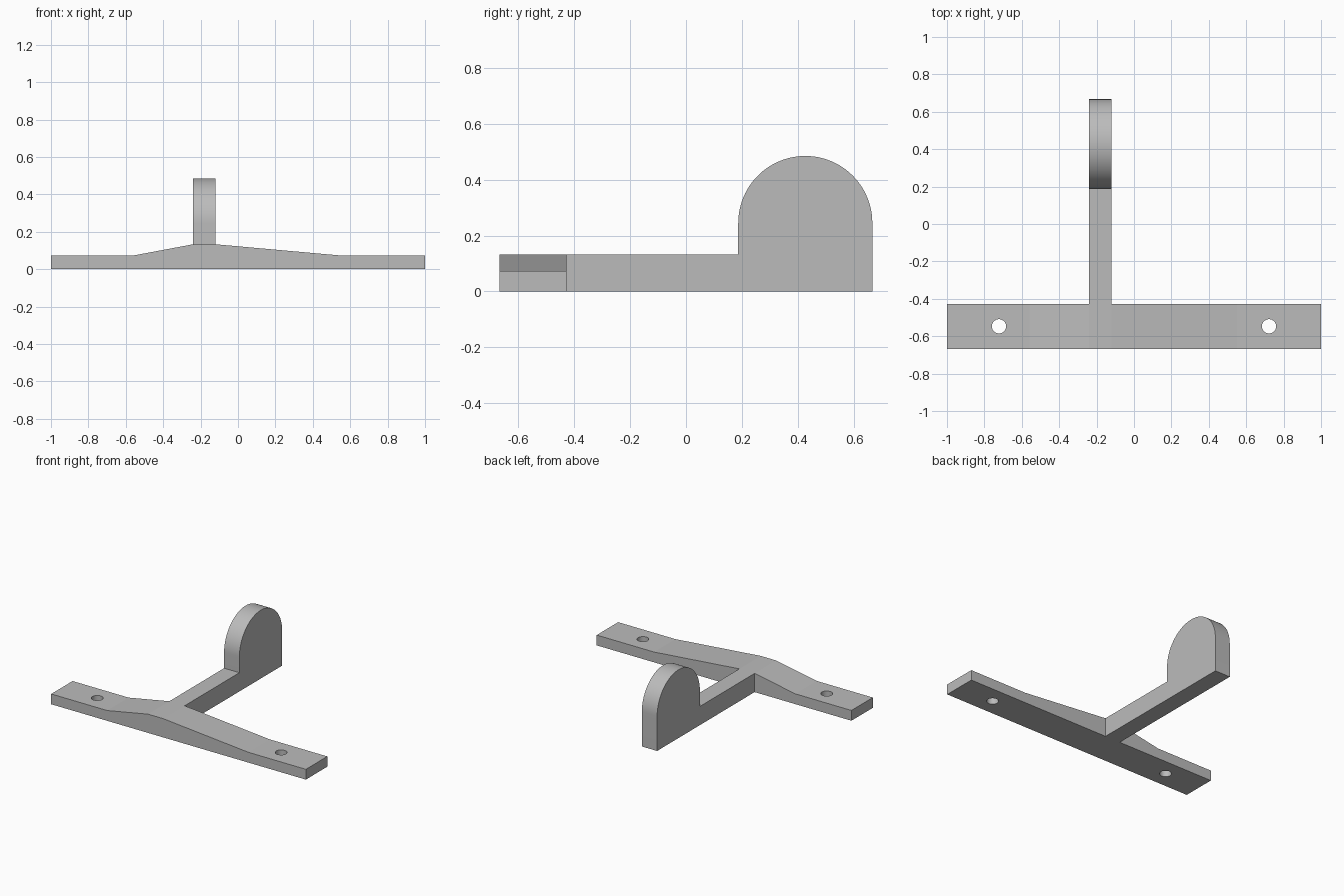
import bpy, bmesh, math
from mathutils import Vector

cube = bpy.data.objects.get("Cube")
if cube:
    bpy.data.objects.remove(cube, do_unlink=True)

grey = bpy.data.materials.new("plain_grey")
grey.use_nodes = True
COLOUR = (0.5, 0.5, 0.5, 1)
grey.diffuse_color = COLOUR
grey.node_tree.nodes["Principled BSDF"].inputs["Base Color"].default_value = COLOUR

FRONT, BAR_BACK, BACK = -0.667, -0.427, 0.667
ARM_L, ARM_R = -0.24, -0.12
ARM_H, BAR_H = 0.133, 0.073
TAB_R, TAB_Z = 0.24, 0.245
STEPS = 48


def extrude_profile(name, points, offset):
    """Solid made by sweeping a closed outline along an offset."""
    bm = bmesh.new()
    face = bm.faces.new([bm.verts.new(p) for p in points])
    swept = bmesh.ops.extrude_face_region(bm, geom=[face])["geom"]
    verts = [v for v in swept if isinstance(v, bmesh.types.BMVert)]
    bmesh.ops.translate(bm, verts=verts, vec=Vector(offset))
    bmesh.ops.recalc_face_normals(bm, faces=bm.faces)
    mesh = bpy.data.meshes.new(name)
    bm.to_mesh(mesh)
    bm.free()
    mesh.materials.append(grey)
    obj = bpy.data.objects.new(name, mesh)
    bpy.context.collection.objects.link(obj)
    return obj


def combine(target, other, operation):
    """Apply a boolean to the target and discard the other solid."""
    bpy.context.view_layer.objects.active = target
    mod = target.modifiers.new(operation.lower(), "BOOLEAN")
    mod.operation, mod.solver, mod.object = operation, "EXACT", other
    bpy.ops.object.modifier_apply(modifier=mod.name)
    bpy.data.objects.remove(other, do_unlink=True)


# Mounting bar, thickened where the arm joins it
outline = [(-1, 0), (1, 0), (1, BAR_H), (0.55, BAR_H), (ARM_R, ARM_H),
           (ARM_L, ARM_H), (-0.56, BAR_H), (-1, BAR_H)]
bracket = extrude_profile("mounting_bracket", [(x, FRONT, z) for x, z in outline],
                          (0, BAR_BACK - FRONT, 0))

# Arm ending in an upright round-topped tab
centre = BACK - TAB_R
outline = [(BAR_BACK, 0), (BACK, 0)]
for i in range(STEPS + 1):
    a = math.pi * i / STEPS
    outline.append((centre + TAB_R * math.cos(a), TAB_Z + TAB_R * math.sin(a)))
outline += [(centre - TAB_R, ARM_H), (BAR_BACK, ARM_H)]
arm = extrude_profile("arm_and_tab", [(ARM_L, y, z) for y, z in outline],
                      (ARM_R - ARM_L, 0, 0))
combine(bracket, arm, "UNION")

# Screw holes
for side in (-1, 1):
    angles = [math.tau * i / (2 * STEPS) for i in range(2 * STEPS)]
    ring = [(side * 0.722 + 0.038 * math.cos(a), -0.547 + 0.038 * math.sin(a), -0.1)
            for a in angles]
    combine(bracket, extrude_profile("hole_cutter", ring, (0, 0, 0.4)), "DIFFERENCE")

# Smooth the curves but keep the shallow slopes crisp
bpy.ops.object.select_all(action="DESELECT")
bracket.select_set(True)
bpy.context.view_layer.objects.active = bracket
bpy.ops.object.shade_smooth_by_angle(angle=math.radians(4.5))
